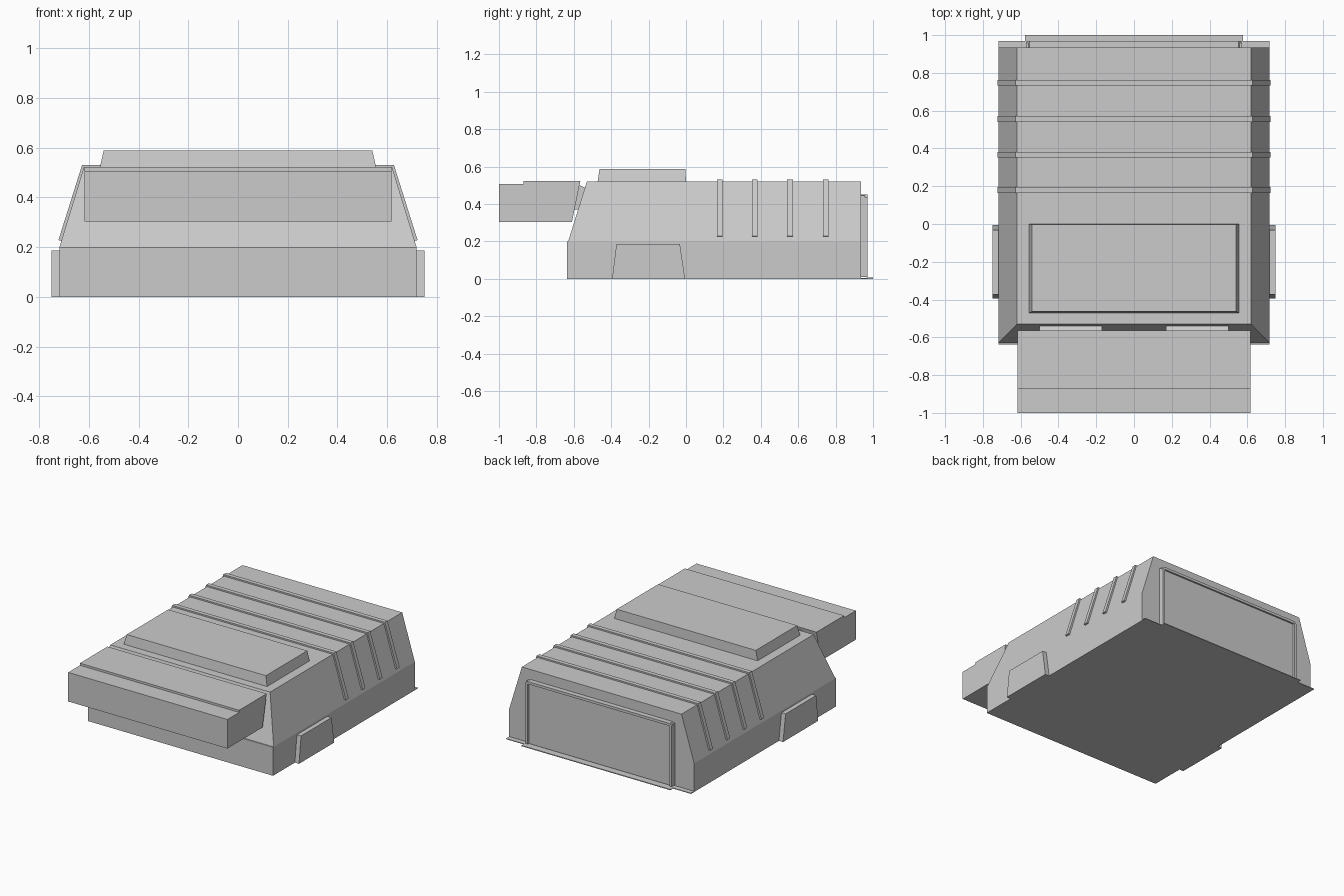
import bpy, bmesh

if "Cube" in bpy.data.objects:
    bpy.data.objects.remove(bpy.data.objects["Cube"])


def loft(name, rings):
    """Closed solid through rings of matching point counts."""
    bm = bmesh.new()
    vs = [[bm.verts.new(p) for p in r] for r in rings]
    n = len(rings[0])
    for a, b in zip(vs, vs[1:]):
        for i in range(n):
            j = (i + 1) % n
            bm.faces.new((a[i], a[j], b[j], b[i]))
    bm.faces.new(vs[0])
    bm.faces.new(vs[-1])
    bmesh.ops.recalc_face_normals(bm, faces=bm.faces[:])
    me = bpy.data.meshes.new(name)
    bm.to_mesh(me)
    bm.free()
    ob = bpy.data.objects.new(name, me)
    bpy.context.collection.objects.link(ob)
    return ob


def rect(x, y0, y1, z):
    return [(-x, y0, z), (x, y0, z), (x, y1, z), (-x, y1, z)]


def along_x(name, prof, x0, x1):
    return loft(name, [[(x, y, z) for y, z in prof] for x in (x0, x1)])


def along_y(name, prof, y0, y1):
    return loft(name, [[(x, y, z) for x, z in prof] for y in (y0, y1)])


# main hull: upright base, sloped upper sides and front
loft("hull", [rect(0.718, -0.63, 0.935, 0), rect(0.718, -0.63, 0.935, 0.2),
              rect(0.62, -0.53, 0.935, 0.52)])

# thin front plate
along_y("front_plate", [(-0.718, 0), (0.718, 0), (0.718, 0.2), (-0.718, 0.2)],
        -0.637, -0.625)

# overhanging front box with stepped top
along_x("front_box", [(-1, 0.303), (-1, 0.507), (-0.87, 0.507), (-0.87, 0.522),
                      (-0.565, 0.522), (-0.572, 0.49), (-0.61, 0.303)], -0.618, 0.618)

# raised roof plate
loft("roof_plate", [rect(0.557, -0.473, 0, 0.515), rect(0.54, -0.462, -0.003, 0.588)])

# ribs wrapping over the roof and down the sloped sides
half = [(0.71, 0.225), (0.722, 0.228), (0.627, 0.53)]
rib = half + [(-x, z) for x, z in reversed(half)] + [(-0.615, 0.515), (0.615, 0.515)]
for i, y in enumerate((0.18, 0.367, 0.556, 0.747)):
    along_y(f"rib_{i + 1}", rib, y - 0.015, y + 0.015)

for side, s in (("left", -1), ("right", 1)):
    # side blocks and the tilted connectors behind the front box
    along_x(f"side_block_{side}", [(-0.395, 0), (-0.005, 0), (-0.033, 0.187), (-0.372, 0.187)],
            s * 0.7, s * 0.75)
    along_x(f"connector_{side}", [(-0.6, 0.37), (-0.57, 0.5), (-0.535, 0.485), (-0.575, 0.37)],
            s * 0.17, s * 0.5)

# rear panel with raised frame
w, t = 0.568, 0.018
along_y("rear_panel", [(-w, 0.01), (w, 0.01), (w, 0.445), (-w, 0.445)], 0.93, 0.958)
along_y("rear_frame", [(-w, 0.01), (-w, 0.435), (-w + 0.015, 0.45), (w - 0.015, 0.45),
                       (w, 0.435), (w, 0.01), (w - t, 0.01), (w - t, 0.45 - t),
                       (-w + t, 0.45 - t), (-w + t, 0.01)], 0.93, 0.97)

# thin rear ledge
loft("rear_ledge", [rect(0.718, 0.93, 0.97, 0), rect(0.718, 0.93, 0.97, 0.005)])
loft("rear_lip", [rect(0.578, 0.965, 1.0, 0), rect(0.578, 0.965, 1.0, 0.006)])
